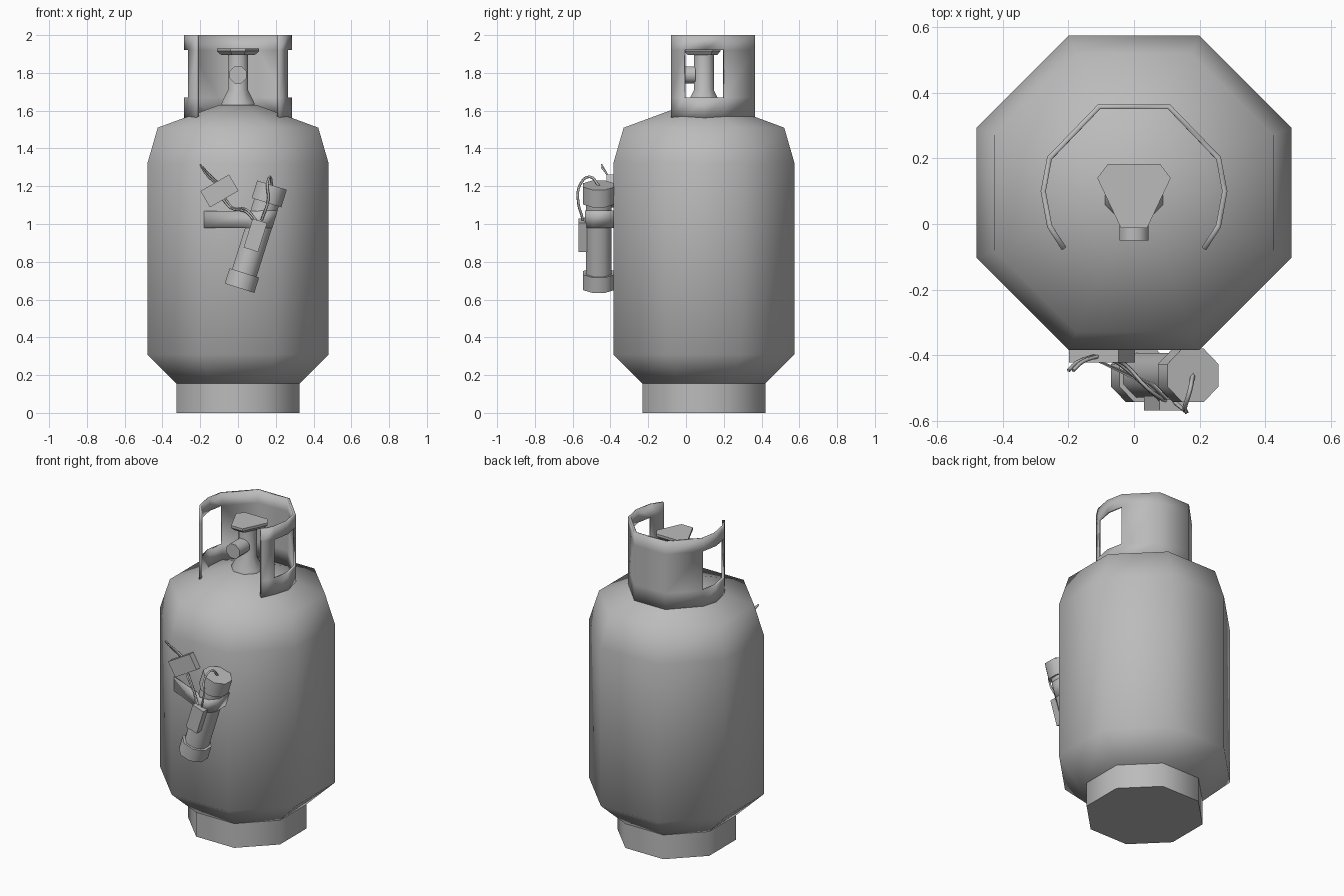
import bpy, bmesh, math
from mathutils import Vector, Matrix

cube = bpy.data.objects.get("Cube")
if cube:
    bpy.data.objects.remove(cube, do_unlink=True)

grey = bpy.data.materials.new("plain grey")
grey.use_nodes = True
GREY = (0.5, 0.5, 0.5, 1)
grey.diffuse_color = GREY
grey.node_tree.nodes["Principled BSDF"].inputs["Base Color"].default_value = GREY

CY = 0.095                       # y of the tank axis
TILT = math.radians(17.5)        # lean of the strapped canister


def finish(name, bm, matrix=Matrix(), smooth=50, closed=True):
    """Turn a bmesh into a shaded grey object."""
    if closed:
        bmesh.ops.recalc_face_normals(bm, faces=bm.faces)
    mesh = bpy.data.meshes.new(name)
    bm.to_mesh(mesh)
    bm.free()
    mesh.materials.append(grey)
    ob = bpy.data.objects.new(name, mesh)
    bpy.context.collection.objects.link(ob)
    ob.matrix_world = matrix
    if smooth:
        bpy.ops.object.select_all(action='DESELECT')
        ob.select_set(True)
        bpy.context.view_layer.objects.active = ob
        bpy.ops.object.shade_smooth_by_angle(angle=math.radians(smooth))
    return ob


def loft(name, rings, matrix=Matrix(), smooth=50):
    """Join rings of points with quads and close both ends."""
    bm = bmesh.new()
    loops = [[bm.verts.new(p) for p in ring] for ring in rings]
    n = len(loops[0])
    for a, b in zip(loops, loops[1:]):
        for i in range(n):
            j = (i + 1) % n
            bm.faces.new((a[i], a[j], b[j], b[i]))
    bm.faces.new(loops[0][::-1])
    bm.faces.new(loops[-1])
    return finish(name, bm, matrix, smooth)


def octagon(name, profile, matrix=Matrix(), smooth=50):
    """Eight-sided turned part; profile holds (half width across flats, height)."""
    def ring(r, z):
        c = r / math.cos(math.pi / 8)
        return [(c * math.cos(a), c * math.sin(a), z)
                for a in (math.pi / 8 + i * math.pi / 4 for i in range(8))]
    return loft(name, [ring(r, z) for r, z in profile], matrix, smooth)


def box(name, size, matrix):
    bm = bmesh.new()
    bmesh.ops.create_cube(bm, size=1)
    bmesh.ops.scale(bm, vec=size, verts=bm.verts)
    return finish(name, bm, matrix, 0)


def sheet(name, columns, levels, thickness, hole=lambda i, k: False):
    """Thin wall: columns(z) gives a path at each height, then it is thickened."""
    bm = bmesh.new()
    rows = [[bm.verts.new((x, y, z)) for x, y in columns(z)] for z in levels]
    for k, (a, b) in enumerate(zip(rows, rows[1:])):
        for i in range(len(a) - 1):
            if not hole(i, k):
                bm.faces.new((a[i], a[i + 1], b[i + 1], b[i]))
    ob = finish(name, bm, smooth=50, closed=False)
    mod = ob.modifiers.new("thickness", 'SOLIDIFY')
    mod.thickness = thickness
    return ob


def wire(name, points, radius=0.007):
    curve = bpy.data.curves.new(name, 'CURVE')
    curve.dimensions = '3D'
    curve.bevel_depth = radius
    curve.bevel_resolution = 0
    curve.resolution_u = 4
    curve.use_fill_caps = True
    spline = curve.splines.new('BEZIER')
    spline.bezier_points.add(len(points) - 1)
    for bp, p in zip(spline.bezier_points, points):
        bp.co = p
        bp.handle_left_type = bp.handle_right_type = 'AUTO'
    curve.materials.append(grey)
    ob = bpy.data.objects.new(name, curve)
    bpy.context.collection.objects.link(ob)


# Tank and foot ring
axis = Matrix.Translation((0, CY, 0))
octagon("tank_body", [(0.325, 0.155), (0.48, 0.31), (0.48, 1.32),
                      (0.425, 1.51), (0.1, 1.63)], axis, 60)
octagon("foot_ring", [(0.325, 0), (0.325, 0.16)], axis)

# Guard collar, open at the front with a window on each side
half = [(0.22, -0.08), (0.265, -0.01), (0.285, 0.1), (0.265, 0.205), (0.11, 0.365)]
path = half + [(-x, y) for x, y in reversed(half)]
sheet("guard_collar", lambda z: path, [1.56, 1.67, 1.92, 2.0], 0.016,
      lambda i, k: k == 1 and i in (1, 2, 6, 7))

# Valve stem, outlet and hand wheel
octagon("valve_stem", [(0.09, 1.62), (0.085, 1.645), (0.052, 1.71), (0.052, 1.91)], axis)
octagon("valve_outlet", [(0.045, 0), (0.045, 0.1)],
        Matrix.Translation((0, 0.05, 1.79)) @ Matrix.Rotation(math.pi / 2, 4, 'X'))
wheel = [(0.04, -0.012), (0.112, 0.14), (0.08, 0.183)]
wheel += [(-x, y) for x, y in reversed(wheel)]
loft("valve_handle", [[(x * s, CY + (y - CY) * s, z) for x, y in wheel]
                      for s, z in ((0.8, 1.895), (1, 1.915), (1, 1.93))], smooth=0)

# Strapped canister with end caps
lean = Matrix.Translation((0.008, -0.462, 0.66)) @ Matrix.Rotation(TILT, 4, 'Y')
octagon("canister_body", [(0.068, 0.03), (0.068, 0.53)], lean)
octagon("canister_lower_cap", [(0.082, 0), (0.082, 0.085)], lean)
octagon("canister_upper_cap", [(0.082, 0.475), (0.082, 0.572)], lean)

# Small boxes
box("canister_box", (0.08, 0.045, 0.16),
    Matrix.Translation((0.092, -0.547, 0.94)) @ Matrix.Rotation(TILT, 4, 'Y'))
box("tank_box", (0.175, 0.04, 0.1),
    Matrix.Translation((-0.098, -0.402, 1.175)) @ Matrix.Rotation(-math.pi / 6, 4, 'Y'))


# Tape from the tank around the canister
def tape_path(z):
    dx = 0.121 + 0.315 * (z - 1.025)
    around = [(-0.075, -0.49), (-0.032, -0.535), (0.032, -0.535),
              (0.075, -0.49), (0.075, -0.385)]
    return [(-0.18, -0.388)] + [(x + dx, y) for x, y in around]


sheet("tape", tape_path, [0.98, 1.07], 0.004)

# Wires
wire("cap_wire", [(0.18, -0.46, 1.2), (0.17, -0.51, 1.25), (0.155, -0.56, 1.21),
                  (0.16, -0.572, 1.13), (0.125, -0.545, 1.02)])
for n, d in enumerate((0, 0.014)):
    wire(f"link_wire_{n + 1}", [(-0.08 + d, -0.41, 1.13), (-0.04 + d, -0.43, 1.085),
                                (0.04, -0.5, 1.065 + d), (0.09 + d, -0.545, 1.01)], 0.006)
    wire(f"loose_wire_{n + 1}", [(-0.2 + d, -0.447, 1.315 - d), (-0.17 + d, -0.42, 1.265),
                                 (-0.11 + d, -0.4, 1.21)], 0.006)
